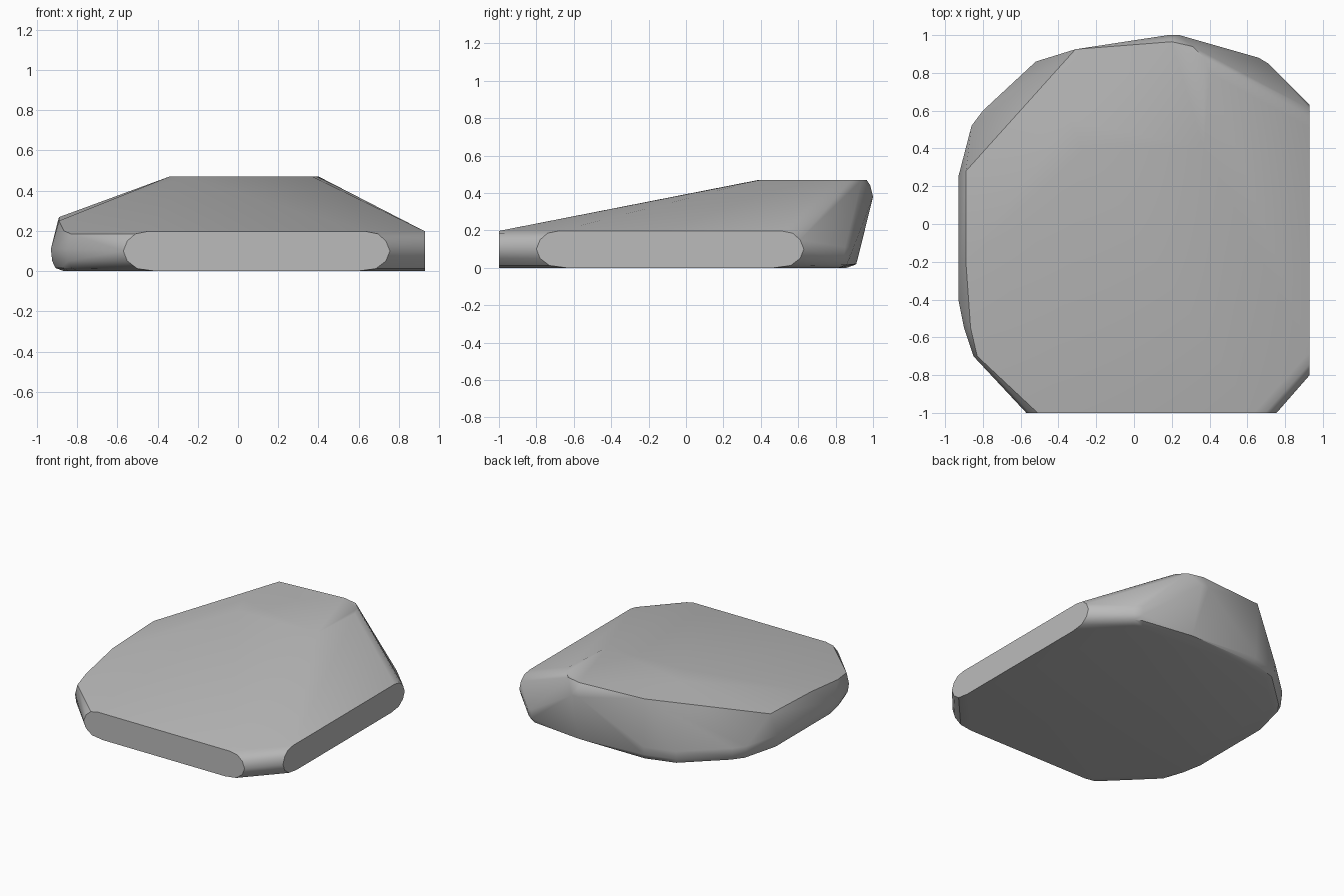
import bpy, bmesh, math

cube = bpy.data.objects.get("Cube")
if cube:
    bpy.data.objects.remove(cube, do_unlink=True)

# Stone material
stone = bpy.data.materials.new("stone_grey")
stone.use_nodes = True
colour = (0.5, 0.5, 0.5, 1)
stone.diffuse_color = colour
stone.node_tree.nodes["Principled BSDF"].inputs["Base Color"].default_value = colour

points = []

# Two flat cut sides with rounded ends: height and end inset
for z, inset in ((0, .16), (.012, .07), (.05, .02), (.1, 0), (.15, .02), (.185, .06), (.197, .12)):
    points += [(-.57 + inset, -1, z), (.755 - inset, -1, z)]
    points += [(.93, -.8 + inset, z), (.93, .63 - inset, z)]

# Natural rim around the back and left, rounded under to the base
rim = [(.71, .85), (.66, .88), (-.3, .925), (-.52, .86), (-.8, .6), (-.86, .52),
       (-.93, .25), (-.93, -.4), (-.9, -.55), (-.85, -.7)]
for x, y in rim:
    for z, scale in ((.11, 1), (.05, .993), (.015, .975), (0, .93)):
        points.append((x * scale, y * scale, z))

# Overhanging back bulge
points += [(.18, .91, .02), (.25, .91, .02), (.18, 1, .38), (.24, 1, .38), (.2, .985, .44)]

# Left shoulder ridge
points += [(-.89, .28, .268), (-.89, -.2, .25), (-.865, -.55, .2), (-.83, -.7, .185)]

# Flat top
top = [(-.27, .39), (.37, .4), (.4, .8), (.37, .88), (.31, .94), (.2, .965), (-.31, .925), (-.34, .55)]
points += [(x, y, .47) for x, y in top]

# Wrap the points into one boulder and merge coplanar faces
bm = bmesh.new()
for p in points:
    bm.verts.new(p)
hull = bmesh.ops.convex_hull(bm, input=bm.verts)
spare = {g for g in hull["geom_interior"] + hull["geom_unused"] if isinstance(g, bmesh.types.BMVert)}
bmesh.ops.delete(bm, geom=list(spare), context='VERTS')
bmesh.ops.dissolve_limit(bm, angle_limit=math.radians(1), verts=bm.verts, edges=bm.edges)
bmesh.ops.recalc_face_normals(bm, faces=bm.faces)

mesh = bpy.data.meshes.new("boulder")
bm.to_mesh(mesh)
bm.free()
mesh.materials.append(stone)
boulder = bpy.data.objects.new("boulder", mesh)
bpy.context.collection.objects.link(boulder)

# Soft shading with crisp cut edges
for other in bpy.context.selected_objects:
    other.select_set(False)
boulder.select_set(True)
bpy.context.view_layer.objects.active = boulder
bpy.ops.object.shade_smooth_by_angle(angle=math.radians(35))
